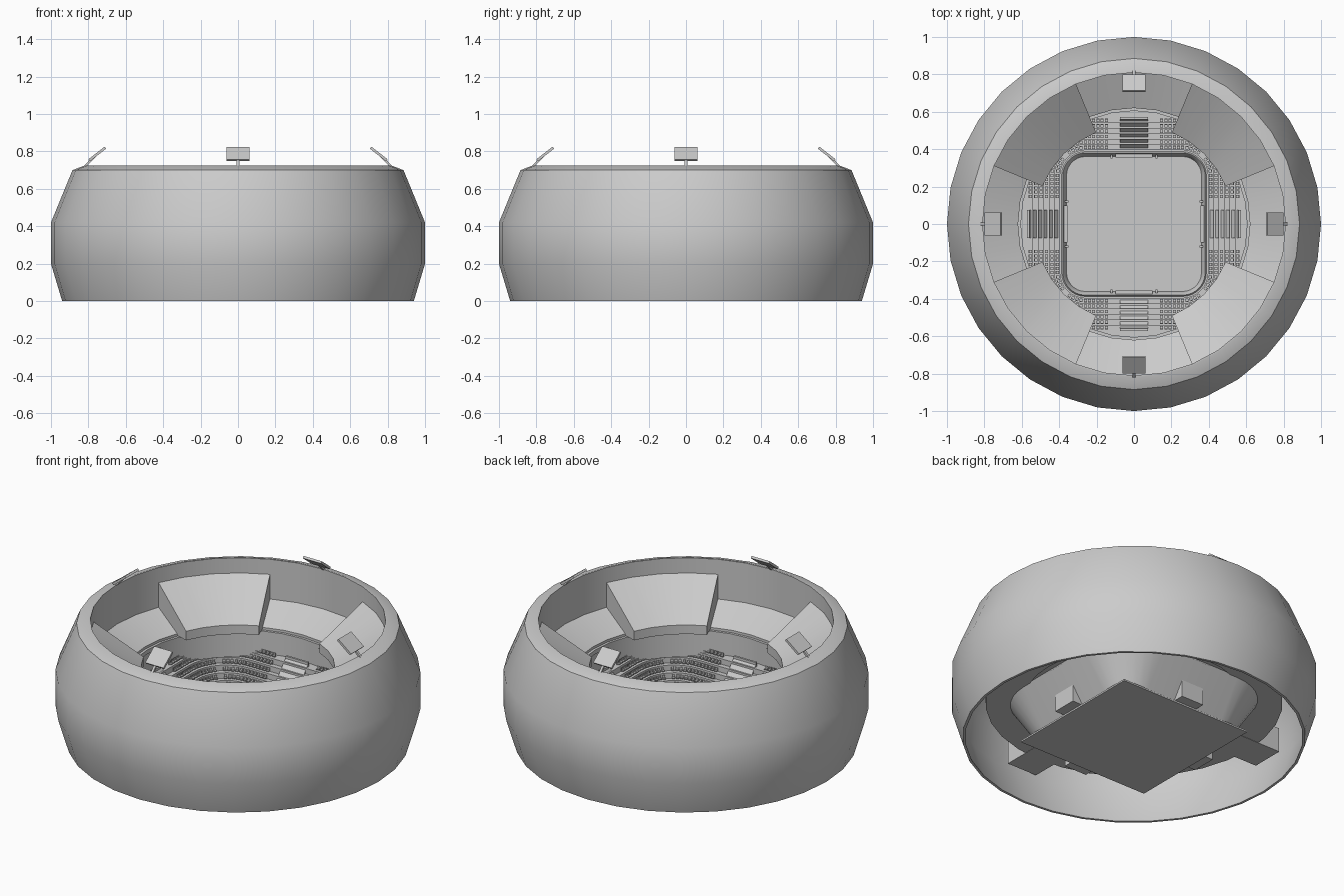
import bpy, bmesh, math
from mathutils import Vector, Matrix

if "Cube" in bpy.data.objects:
    bpy.data.objects.remove(bpy.data.objects["Cube"])

CORE = 0.26      # straight half-length of the rounded-square stands


def finish(name, bm, smooth=True):
    bmesh.ops.recalc_face_normals(bm, faces=bm.faces)
    me = bpy.data.meshes.new(name)
    bm.to_mesh(me)
    bm.free()
    ob = bpy.data.objects.new(name, me)
    bpy.context.collection.objects.link(ob)
    if smooth:
        bpy.ops.object.select_all(action='DESELECT')
        ob.select_set(True)
        bpy.context.view_layer.objects.active = ob
        bpy.ops.object.shade_smooth_by_angle(angle=math.radians(30))
    return ob


def bridge(bm, loops, closed_a, closed_b):
    """Skin a grid of points: loops[a][b]."""
    vs = [[bm.verts.new(p) for p in lp] for lp in loops]
    na, nb = len(vs), len(vs[0])
    for a in range(na if closed_a else na - 1):
        for b in range(nb if closed_b else nb - 1):
            c, d = (a + 1) % na, (b + 1) % nb
            bm.faces.new((vs[a][b], vs[c][b], vs[c][d], vs[a][d]))
    return vs


def lathe(name, profile, a0=0, a1=360, steps=32):
    full = a1 - a0 == 360
    bm = bmesh.new()
    loops = []
    for i in range(steps if full else steps + 1):
        a = math.radians(a0 + (a1 - a0) * i / steps)
        loops.append([(r * math.cos(a), r * math.sin(a), z) for r, z in profile])
    vs = bridge(bm, loops, full, True)
    if not full:
        bm.faces.new(vs[0])
        bm.faces.new(vs[-1])
    return finish(name, bm)


def rounded_square(h, z, n=8):
    r, pts = h - CORE, []
    for q in range(4):
        c = math.radians(45 + 90 * q)
        cx, cy = CORE * math.copysign(1, math.cos(c)), CORE * math.copysign(1, math.sin(c))
        for i in range(n + 1):
            a = math.radians(90 * q + 90 * i / n)
            pts.append((cx + r * math.cos(a), cy + r * math.sin(a), z))
    return pts


def prism(name, yz, half_w, quarter, x0=0):
    """Extrude a y-z outline across x, then turn it to one of the four sides."""
    bm = bmesh.new()
    vs = bridge(bm, [[(x, y, z) for y, z in yz] for x in (x0 - half_w, x0 + half_w)], False, True)
    bm.faces.new(vs[0])
    bm.faces.new(vs[1])
    bm.transform(Matrix.Rotation(quarter * math.pi / 2, 4, 'Z'))
    return finish(name, bm, False)


def rect(y0, y1, z0, z1):
    return [(y0, z0), (y1, z0), (y1, z1), (y0, z1)]


# Outer shell
lathe("outer_shell", [(.94, 0), (1, .2), (1, .42), (.885, .70), (.82, .725), (.81, .725),
                      (.81, .69), (.868, .685), (.985, .417), (.985, .203), (.925, 0)])

# Inner wall and lower sloping tier
lathe("lower_tier", [(.61, .22), (.815, .22), (.822, .70), (.81, .70), (.81, .485),
                     (.62, .40), (.62, .385), (.605, .385), (.605, .36), (.61, .36)])

# Four raised corner stands
for k in range(4):
    lathe("corner_stand", [(.53, .395), (.53, .45), (.812, .635), (.815, .48), (.61, .39)],
          22.5 + 90 * k, 67.5 + 90 * k, 4)

# Field plate
bm = bmesh.new()
bmesh.ops.create_cube(bm, size=1, matrix=Matrix.Translation((0, 0, .005)) @ Matrix.Diagonal((.88, .88, .01, 1)))
finish("field", bm, False)

# Stepped seating bowl with sloping underside
ROWS, TREAD, RISE = 6, .029, .033
section = [(.36, .008), (.372, .05), (.38, .06), (.387, .05), (.395, .05)]
for i in range(ROWS):
    h, z = .395 + TREAD * i, .05 + RISE * (i + 1)
    section += [(h, z), (h + TREAD, z)]
section += [(.63, .248), (.63, .225), (.575, .225), (.43, .008)]
bm = bmesh.new()
bridge(bm, [rounded_square(h, z) for h, z in section], True, True)
finish("seating_steps", bm)


# Seats
def add_box(bm, mat, size, centre):
    bmesh.ops.create_cube(bm, size=1, matrix=mat @ Matrix.Translation(centre) @ Matrix.Diagonal((*size, 1)))


bm = bmesh.new()
for i in range(ROWS):
    h, z = .395 + TREAD * (i + .5), .05 + RISE * (i + 1)
    r = h - CORE
    quarter_len = r * math.pi / 4
    for k in range(4):
        for sgn in (1, -1):
            s = .148
            while s < CORE + quarter_len - .018:
                if s < CORE:
                    x, y, a = s, h, 0
                else:
                    a = (s - CORE) / r
                    x, y = CORE + r * math.sin(a), CORE + r * math.cos(a)
                m = (Matrix.Rotation(k * math.pi / 2, 4, 'Z') @ Matrix.Translation((sgn * x, y, z))
                     @ Matrix.Rotation(-sgn * a, 4, 'Z'))
                add_box(bm, m, (.016, .014, .006), (0, -.002, .010))
                add_box(bm, m, (.016, .004, .022), (0, .007, .014))
                s += .0225
finish("seats", bm, False)

for k in range(4):
    # Sloping cover over each entrance, with its block underneath
    prism("entrance_ramp", [(.40, .075), (.40, .01), (.50, .01), (.50, .14), (.572, .22),
                            (.572, .275), (.56, .275), (.56, .26)], .075, k)
    # Tunnel out to the shell
    prism("tunnel", rect(.62, .955, .218, .365), .1, k)
    # Gate at the field edge
    prism("gate", rect(.355, .375, .008, .055), .10, k)
    for x in (-.12, .12):
        prism("gate_post", rect(.35, .37, .008, .05), .006, k, x)
    # Floodlight panel and its arm
    prism("floodlight", [(.79, .748), (.80, .758), (.714, .825), (.705, .815)], .061, k)
    prism("floodlight_arm", [(.825, .722), (.815, .715), (.757, .775), (.765, .785)], .007, k)
